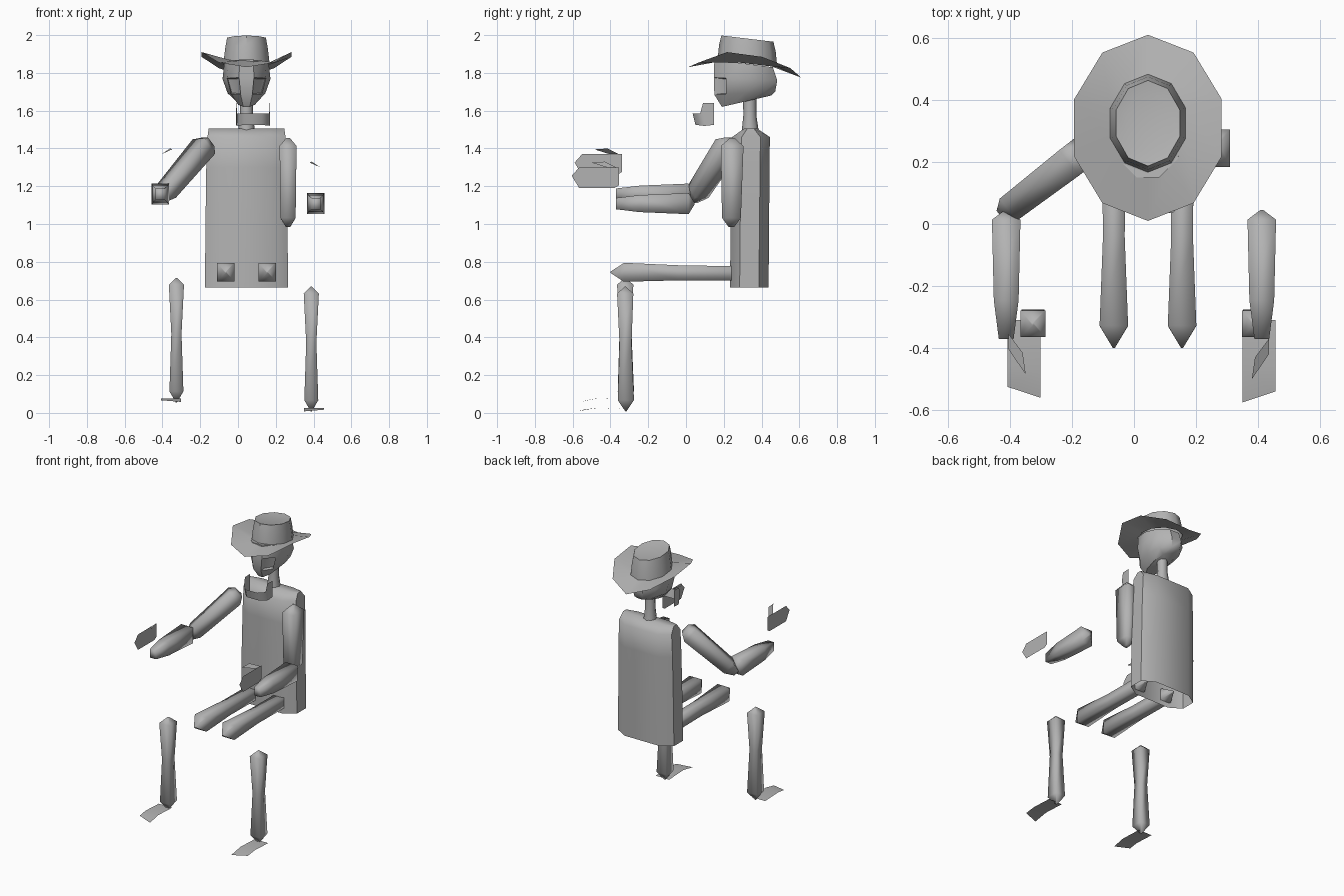
import bpy, bmesh, math
from mathutils import Vector

if "Cube" in bpy.data.objects:
    bpy.data.objects.remove(bpy.data.objects["Cube"])

bone_grey = bpy.data.materials.new("warm_grey")
bone_grey.diffuse_color = (0.45, 0.45, 0.45, 1)
bone_grey.use_nodes = True
bone_grey.node_tree.nodes["Principled BSDF"].inputs["Base Color"].default_value = bone_grey.diffuse_color


def finish(name, bm, smooth=60):
    me = bpy.data.meshes.new(name)
    bmesh.ops.remove_doubles(bm, verts=bm.verts, dist=0.0005)
    bmesh.ops.recalc_face_normals(bm, faces=bm.faces)
    bm.to_mesh(me)
    bm.free()
    ob = bpy.data.objects.new(name, me)
    bpy.context.collection.objects.link(ob)
    me.materials.append(bone_grey)
    bpy.ops.object.select_all(action='DESELECT')
    ob.select_set(True)
    bpy.context.view_layer.objects.active = ob
    bpy.ops.object.shade_smooth_by_angle(angle=math.radians(smooth))
    return ob


def loft(rings, closed=True, cap_start=False, cap_end=False):
    """Skin a list of equally long point rings."""
    bm = bmesh.new()
    vs = [[bm.verts.new(p) for p in r] for r in rings]
    n = len(rings[0])
    for a, b in zip(vs, vs[1:]):
        for i in range(n if closed else n - 1):
            j = (i + 1) % n
            bm.faces.new((a[i], a[j], b[j], b[i]))
    if cap_start:
        bm.faces.new(vs[0])
    if cap_end:
        bm.faces.new(vs[-1])
    return bm


def limb(name, start, end, stations):
    """Four-sided limb; stations are (distance fraction, half width, half depth)."""
    a, b = Vector(start), Vector(end)
    q = (b - a).to_track_quat('Z', 'Y')
    rings = []
    for t, w, d in stations:
        c = a.lerp(b, t)
        rings.append([c + q @ Vector((w * sx, d * sy, 0))
                      for sx, sy in ((-1, -1), (1, -1), (1, 1), (-1, 1))])
    return finish(name, loft(rings, True, True, True), 100)


CX = 0.045  # body centre line

# Torso: eight-sided shell, open below, sloped shoulders
def torso_ring(z, hx, hy, cy):
    pts = [(1, -.5), (.62, -1), (-.62, -1), (-1, -.5), (-1, .5), (-.62, 1), (.62, 1), (1, .5)]
    return [(CX + hx * x, cy + hy * y, z) for x, y in pts]

finish("torso", loft([torso_ring(.665, .22, .102, .335), torso_ring(1.0, .217, .102, .338),
                      torso_ring(1.3, .213, .1, .342), torso_ring(1.46, .207, .1, .344),
                      torso_ring(1.505, .2, .035, .342)], cap_end=True), 50)

# Neck
def oval(cx, cy, rx, ry, n, zf):
    out = []
    for i in range(n):
        a = 2 * math.pi * i / n
        y = cy - ry * math.cos(a)
        out.append((cx + rx * math.sin(a), y, zf(y, i)))
    return out

finish("neck", loft([oval(CX, .34, .045, .045, 8, lambda y, i: 1.49),
                     oval(CX, .338, .034, .034, 8, lambda y, i: 1.58),
                     oval(CX, .336, .036, .036, 8, lambda y, i: 1.7)]), 60)

# Head: ten-sided skull with sunken eye sockets
def skull_ring(zf, zb, yf, yb, hw):
    cy, ry = (yf + yb) / 2, (yb - yf) / 2
    pts = []
    for i in range(10):
        a = math.radians(18 + 36 * i)
        c = max(-1, min(1, math.cos(a) / math.cos(math.radians(18))))
        pts.append((CX + hw * math.sin(a), cy - ry * c, zf + (zb - zf) * (1 - c) / 2))
    return pts

bm = loft([skull_ring(1.62, 1.68, .19, .45, .055), skull_ring(1.685, 1.70, .15, .472, .1),
           skull_ring(1.775, 1.76, .148, .483, .127), skull_ring(1.87, 1.83, .15, .46, .118)],
          cap_start=True, cap_end=True)
bm.normal_update()
sockets = [f for f in bm.faces if 1.69 < f.calc_center_median().z < 1.76
           and f.calc_center_median().y < .24 and .04 < abs(f.calc_center_median().x - CX) < .09]
bmesh.ops.inset_individual(bm, faces=sockets, thickness=.008)
for v in {v for f in sockets for v in f.verts}:
    v.co.y += .035
finish("head", bm, 40)

# Lower jaw: U-shaped band floating in front of the neck
half = [(.09, .148, 1.525, 1.64), (.088, .09, 1.52, 1.64), (.085, .075, 1.52, 1.585), (.045, .035, 1.525, 1.585)]
path = half + [(-x, y, a, b) for x, y, a, b in reversed(half)]
finish("jaw", loft([[(.08 + x, y + .015 * (a < 1.53) * (y < .1), a) for x, y, a, b in path],
                    [(.08 + x, y, b) for x, y, a, b in path]], closed=False), 50)

# Hat: ten-sided brim curled up at the sides, leaning crown with a dented top
BRIM_Z = [1.83, 1.855, 1.91, 1.885, 1.825, 1.775]
tilt = lambda z: (lambda y, i: z - .12 * (y - .32))
crown = [oval(CX, .325, r, s, 10, tilt(z)) for r, s, z in
         ((.128, .158, 1.85), (.118, .15, 1.93), (.108, .138, 1.982), (.075, .1, 1.975))]
brim = oval(CX, .31, .25, .3, 10, lambda y, i: BRIM_Z[min(i, 10 - i)])
finish("hat", loft([brim] + crown, cap_end=True), 45)

# Arms
limb("right_upper_arm", (-.16, .235, 1.435), (-.42, .035, 1.125),
     [(0, .03, .03), (.08, .052, .052), (.85, .045, .045), (1, .02, .02)])
limb("left_upper_arm", (.265, .245, 1.455), (.265, .24, .985),
     [(0, .01, .012), (.09, .045, .06), (.9, .04, .05), (1, .012, .015)])
for name, x, z in (("right_forearm", -.412, 1.158), ("left_forearm", .412, 1.108)):
    limb(name, (x, .045, z), (x, -.37, z),
         [(0, .005, .005), (.075, .046, .056), (.7, .04, .045), (1, .024, .03)])

# Legs
for name, x in (("right_thigh", -.065), ("left_thigh", .155)):
    limb(name, (x, -.4, .745), (x, .32, .738),
         [(0, .003, .003), (.1, .046, .05), (.5, .035, .04), (.9, .038, .038), (1, .003, .003)])
for name, x, z in (("right_shin", -.326, .055), ("left_shin", .388, .008)):
    limb(name, (x, -.322, z + .66), (x, -.318, z),
         [(0, .003, .003), (.055, .04, .043), (.45, .027, .032), (.91, .037, .043), (1, .003, .003)])


# Thin feet and hands
def sheet(name, polys):
    bm = bmesh.new()
    for poly in polys:
        bm.faces.new([bm.verts.new(p) for p in poly])
    return finish(name, bm, 30)

for side, s, fx, hx, yo, fz, hz in (("right", -1, -.355, -.404, .015, .065, .07),
                                    ("left", 1, .403, .435, 0, .015, 0)):
    w = .053 * s
    sheet(side + "_foot", [
        [(fx - w, -.31, fz + .005), (fx + w, -.31, fz + .005), (fx + w, -.46, fz + .012), (fx - w, -.47, fz + .012)],
        [(fx - w, -.47, fz + .012), (fx + w, -.46, fz + .012), (fx + w, -.54 + yo, fz + .002), (fx - w, -.575 + yo, fz - .007)]])
    outline = [(-.605, 1.255), (-.565, 1.3), (-.355, 1.3), (-.355, 1.205), (-.38, 1.19), (-.565, 1.19)]
    palm = [(hx, y + yo, z + hz) for y, z in outline]
    thumb = [(hx, -.37 + yo, 1.3 + hz), (hx, -.42 + yo, 1.3 + hz),
             (hx - .055 * s, -.5 + yo, 1.325 + hz), (hx - .045 * s, -.43 + yo, 1.33 + hz)]
    sheet(side + "_hand", [palm, thumb])
